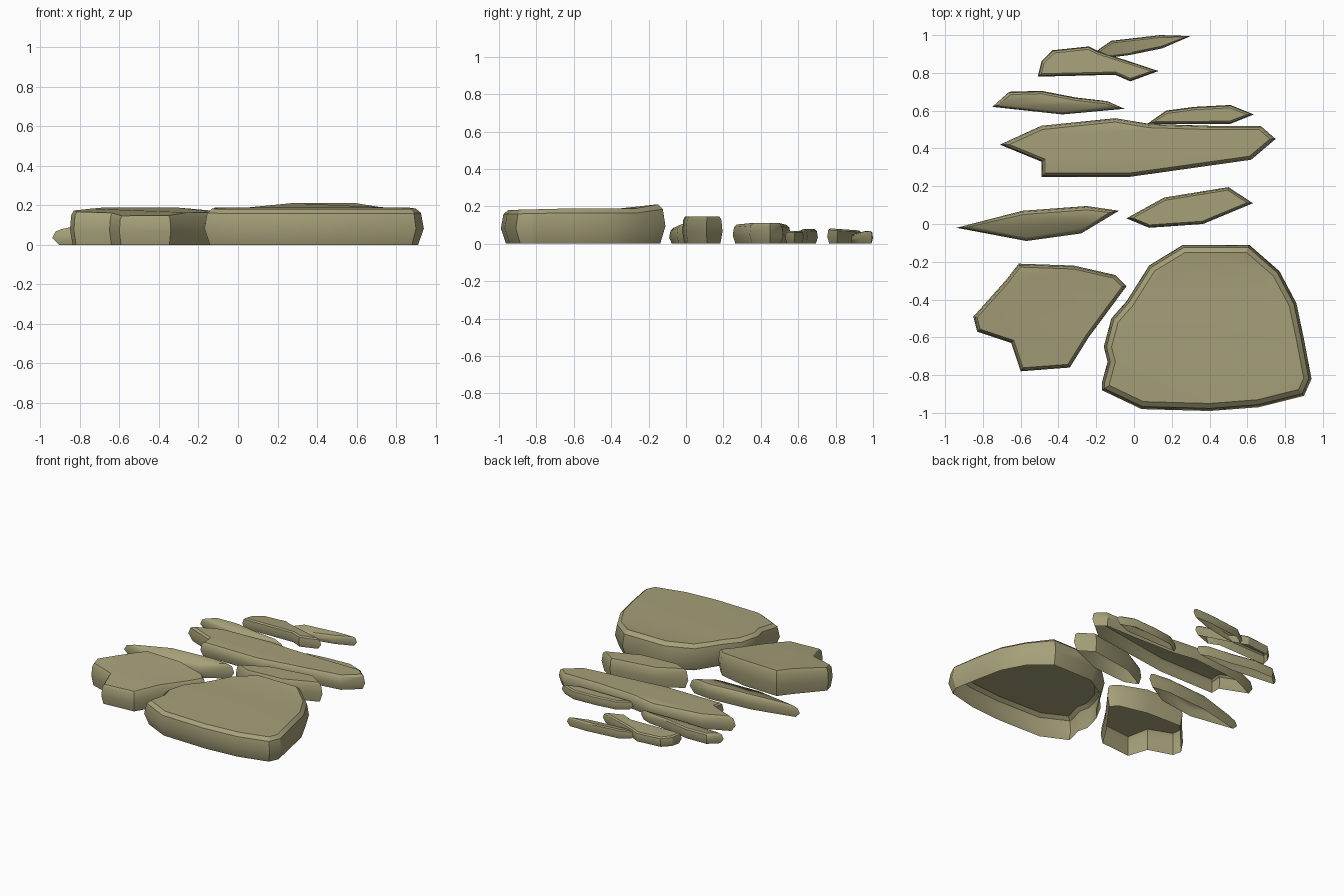
import bpy, bmesh, math
from mathutils import Vector

if "Cube" in bpy.data.objects:
    bpy.data.objects.remove(bpy.data.objects["Cube"])

stone_mat = bpy.data.materials.new("olive stone")
stone_mat.diffuse_color = (0.38, 0.35, 0.19, 1)
stone_mat.use_nodes = True
stone_mat.node_tree.nodes["Principled BSDF"].inputs["Base Color"].default_value = stone_mat.diffuse_color


def inset(pts, d):
    """Offset a counter-clockwise outline inward, limiting long miters."""
    out = []
    for i, p in enumerate(pts):
        e1 = (p - pts[i - 1]).normalized()
        e2 = (pts[(i + 1) % len(pts)] - p).normalized()
        n1, n2 = Vector((-e1.y, e1.x)), Vector((-e2.y, e2.x))
        m = (n1 + n2) / max(1 + n1.dot(n2), 0.1)
        if m.length > 2.5:
            m *= 2.5 / m.length
        out.append(p + m * d)
    return out


def ramp(v, v0, v1, a, b):
    t = min(max((v - v0) / (v1 - v0), 0), 1)
    return a + (b - a) * t


def stone(name, outline, height, edge, cuts=(), angle=35):
    """Slab open below: undercut foot, bulging belly, bevelled top rim."""
    pts = [Vector(p) for p in reversed(outline)]
    n = len(pts)
    bm = bmesh.new()
    rings = []
    for frac, k in ((0, 0.7), (0.45, 0), (0.88, 0.35), (1, 1)):
        rings.append([bm.verts.new((p.x, p.y, frac * height(p.x, p.y)))
                      for p in inset(pts, edge * k)])
    for a, b in zip(rings, rings[1:]):
        for i in range(n):
            j = (i + 1) % n
            bm.faces.new((a[i], a[j], b[j], b[i]))
    # top surface, split along y so it can undulate
    caps = [bm.faces.new(rings[-1])]
    for y in cuts:
        geom = set(caps)
        for f in caps:
            geom.update(f.edges)
            geom.update(f.verts)
        res = bmesh.ops.bisect_plane(bm, geom=list(geom), plane_co=(0, y, 0),
                                     plane_no=(0, 1, 0))
        caps = [g for g in res["geom"] if isinstance(g, bmesh.types.BMFace)]
    for v in {v for f in caps for v in f.verts}:
        v.co.z = height(v.co.x, v.co.y)
    bmesh.ops.triangulate(bm, faces=[f for f in bm.faces if len(f.verts) > 4])
    me = bpy.data.meshes.new(name)
    bm.to_mesh(me)
    bm.free()
    me.materials.append(stone_mat)
    ob = bpy.data.objects.new(name, me)
    bpy.context.collection.objects.link(ob)
    bpy.ops.object.select_all(action='DESELECT')
    ob.select_set(True)
    bpy.context.view_layer.objects.active = ob
    bpy.ops.object.shade_smooth_by_angle(angle=math.radians(angle))


# large front slab with a low rise at its back
def slab_height(x, y):
    side = ramp(x, 0.05, 0.27, 0, 1) * ramp(x, 0.60, 0.70, 1, 0)
    rise = ramp(y, -0.43, -0.36, 0, 0.023) * side
    return ramp(y, -0.96, -0.65, 0.18, 0.188) + rise


stone("large_front_slab",
      [(.26, -.11), (.61, -.11), (.77, -.25), (.86, -.42), (.90, -.61), (.94, -.82),
       (.90, -.91), (.66, -.97), (.40, -.99), (.04, -.98), (-.17, -.88), (-.17, -.84),
       (-.14, -.73), (-.16, -.65), (-.12, -.50), (-.04, -.41), (.08, -.22)],
      slab_height, 0.04, cuts=(-0.65, -0.43, -0.36), angle=30)

# left block, sloping up to the back
stone("left_block",
      [(-.61, -.21), (-.32, -.22), (-.10, -.27), (-.04, -.33), (-.24, -.60), (-.34, -.76),
       (-.60, -.78), (-.65, -.63), (-.83, -.57), (-.85, -.49), (-.68, -.30)],
      lambda x, y: ramp(y, -.78, -.33, .145, .19) - ramp(x, -.25, -.1, 0, .02),
      0.018, cuts=(-.6, -.4))

# long middle slab
stone("long_middle_slab",
      [(-.71, .42), (-.49, .52), (-.10, .56), (.08, .53), (.40, .52), (.67, .52),
       (.75, .45), (.62, .34), (-.02, .25), (-.49, .25), (-.49, .33)],
      lambda x, y: ramp(y, .25, .33, .10, .11) - ramp(y, .5, .56, 0, .015),
      0.02, cuts=(.35, .48))

# narrow left sliver
stone("left_sliver",
      [(-.94, -.02), (-.59, .07), (-.25, .095), (-.08, .07), (-.28, -.05), (-.57, -.09)],
      lambda x, y: ramp(y, -.09, -.01, .075, .11) - ramp(x, -.94, -.6, .03, 0),
      0.02, cuts=(-.01,))

# flat-topped right stone
stone("right_flat_stone",
      [(-.04, .03), (.16, .14), (.50, .195), (.63, .11), (.365, 0), (.08, -.02)],
      lambda x, y: .145, 0.015, angle=28)

# small stones at the back
stone("back_right_sliver",
      [(.07, .53), (.17, .60), (.32, .62), (.51, .63), (.635, .58), (.51, .53)],
      lambda x, y: .068, 0.015)
stone("back_left_sliver",
      [(-.75, .62), (-.66, .70), (-.49, .705), (-.31, .67), (-.14, .65), (-.05, .61),
       (-.38, .58)],
      lambda x, y: ramp(y, .58, .63, .06, .078), 0.015, cuts=(.63,))
stone("rear_stone",
      [(-.51, .78), (-.49, .86), (-.43, .92), (-.24, .94), (-.19, .915), (.13, .81),
       (-.02, .755), (-.10, .79)],
      lambda x, y: ramp(y, .76, .94, .083, .07), 0.015, angle=28)
stone("rear_sliver",
      [(-.20, .915), (-.12, .97), (.14, 1.0), (.30, .995), (.15, .93), (-.02, .895),
       (-.14, .88)],
      lambda x, y: ramp(y, .89, .96, .05, .068), 0.012, angle=28)
